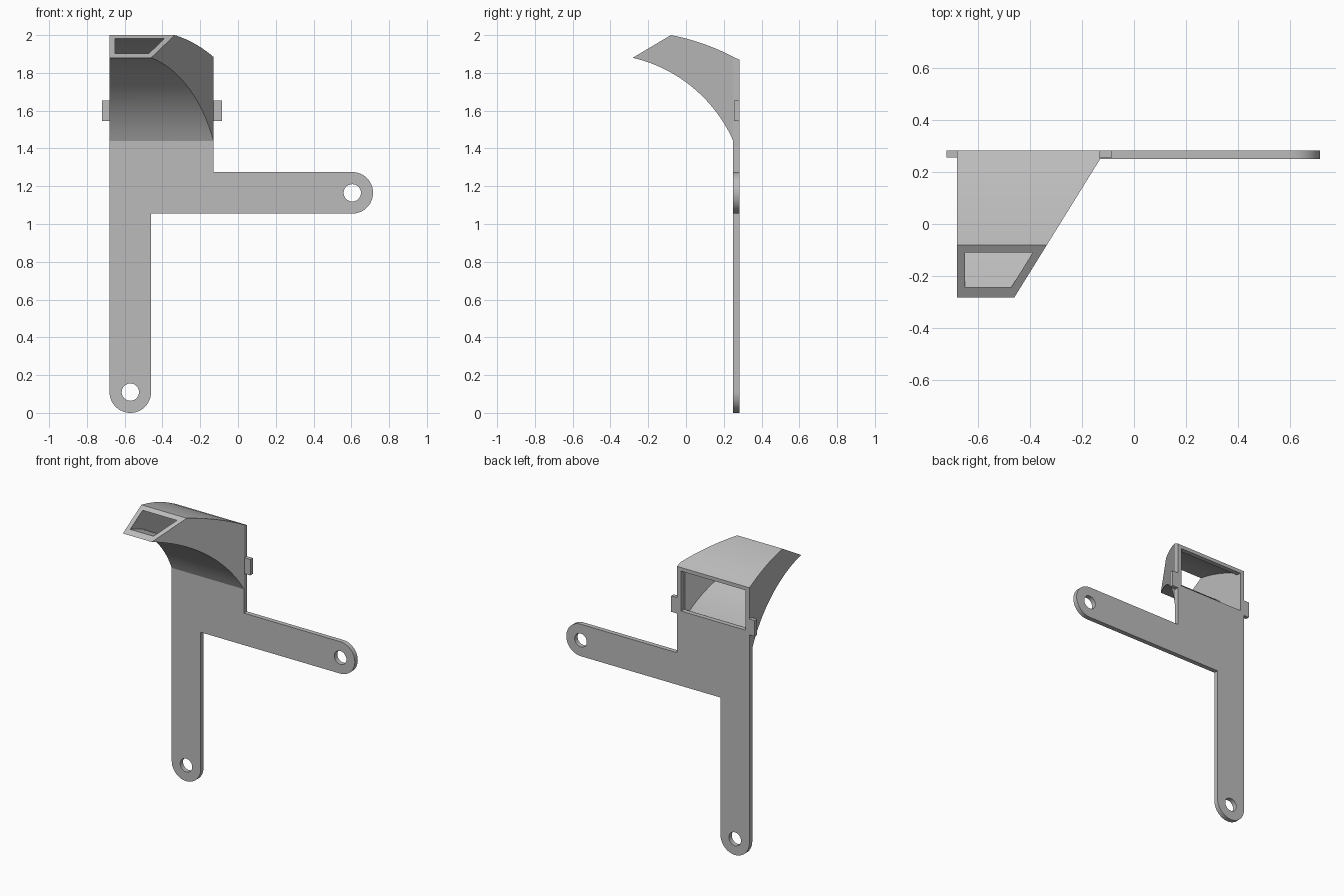
import bpy, bmesh, math
from mathutils import Vector

cube = bpy.data.objects.get("Cube")
if cube:
    bpy.data.objects.remove(cube, do_unlink=True)

grey = bpy.data.materials.new("plain_grey")
grey.use_nodes = True
grey.diffuse_color = (0.5, 0.5, 0.5, 1)
grey.node_tree.nodes["Principled BSDF"].inputs["Base Color"].default_value = (0.5, 0.5, 0.5, 1)

FRONT, BACK = 0.25, 0.282      # plate faces in y
LEFT, RIGHT = -0.68, -0.13     # body sides in x
WALL = 0.03


def finish(name, bm):
    bmesh.ops.recalc_face_normals(bm, faces=bm.faces[:])
    mesh = bpy.data.meshes.new(name)
    bm.to_mesh(mesh)
    bm.free()
    mesh.materials.append(grey)
    obj = bpy.data.objects.new(name, mesh)
    bpy.context.collection.objects.link(obj)
    bpy.ops.object.select_all(action='DESELECT')
    obj.select_set(True)
    bpy.context.view_layer.objects.active = obj
    bpy.ops.object.shade_smooth_by_angle(angle=math.radians(30))
    return obj


def round_points(cx, cz, r, start, end, n):
    angles = [math.radians(start + (end - start) * i / n) for i in range(n + 1)]
    return [(cx + r * math.cos(a), cz + r * math.sin(a)) for a in angles]


def arc(p, q, radius, n=24):
    """Arc bulging upward from p (front) to q (back) in the y-z plane."""
    p, q = Vector(p), Vector(q)
    chord = q - p
    half = chord.length / 2
    down = Vector((chord.y, -chord.x)).normalized()
    centre = (p + q) / 2 + down * math.sqrt(radius ** 2 - half ** 2)
    a0 = math.atan2(*(p - centre).yx)
    a1 = math.atan2(*(q - centre).yx)
    pts = []
    for i in range(n + 1):
        a = a0 + (a1 - a0) * i / n
        pts.append(centre + radius * Vector((math.cos(a), math.sin(a))))
    return pts


# Mounting plate: rounded leg and arm, two bolt holes, rear window
leg, arm, r = (-0.57, 0.11), (0.605, 1.165), 0.11
outline = round_points(*leg, r, 180, 360, 24)
outline += [(leg[0] + r, arm[1] - r)]
outline += round_points(*arm, r, -90, 90, 24)
outline += [(RIGHT, arm[1] + r), (RIGHT, 1.885), (LEFT, 1.885)]
window = [(LEFT + WALL, 1.57), (RIGHT - WALL, 1.57), (RIGHT - WALL, 1.845), (LEFT + WALL, 1.845)]
holes = [round_points(*c, 0.046, 0, 345, 23) for c in (leg, arm)]

bm = bmesh.new()
for loop in [outline, window] + holes:
    vs = [bm.verts.new((x, FRONT, z)) for x, z in loop]
    for a, b in zip(vs, vs[1:] + vs[:1]):
        bm.edges.new((a, b))
bmesh.ops.triangle_fill(bm, use_beauty=True, edges=bm.edges[:])
ext = bmesh.ops.extrude_face_region(bm, geom=bm.faces[:], use_keep_orig=True)
for v in ext["geom"]:
    if isinstance(v, bmesh.types.BMVert):
        v.co.y = BACK
        if v.co.z > 1.88:      # top edge follows the hood slope
            v.co.z = 1.87
finish("mounting_plate", bm)


# Curved hollow hood with one slanted side wall
def hood_rings(bm, bottom, top, inset_left, inset_right):
    rings = []
    for b, t in zip(bottom, top):
        ring = []
        for p, side in ((b, 0), (b, 1), (t, 1), (t, 0)):
            x = RIGHT - inset_right + 0.62 * (p.x - FRONT) if side else LEFT + inset_left
            ring.append(bm.verts.new((x, p.x, p.y)))
        rings.append(ring)
    return rings


def bridge(bm, one, two):
    for i in range(4):
        j = (i + 1) % 4
        bm.faces.new((one[i], one[j], two[j], two[i]))


bm = bmesh.new()
outer = hood_rings(bm, arc((-0.282, 1.88), (FRONT, 1.44), 0.773),
                   arc((-0.08, 2.0), (FRONT, 1.885), 1.2), 0, 0)
inner = hood_rings(bm, arc((-0.245, 1.902), (FRONT, 1.508), 0.803),
                   arc((-0.11, 1.982), (FRONT, 1.855), 1.17), WALL, 0.036)
for rings in (outer, inner):
    for one, two in zip(rings, rings[1:]):
        bridge(bm, one, two)
bridge(bm, outer[0], inner[0])
bridge(bm, outer[-1], inner[-1])
finish("hood", bm)

# Small side tabs
for name, x0, x1 in (("right_tab", LEFT - 0.04, LEFT), ("left_tab", RIGHT, RIGHT + 0.045)):
    bm = bmesh.new()
    bmesh.ops.create_cube(bm, size=1)
    for v in bm.verts:
        v.co = (x1 if v.co.x > 0 else x0,
                BACK if v.co.y > 0 else FRONT + 0.005,
                1.655 if v.co.z > 0 else 1.545)
    finish(name, bm)
